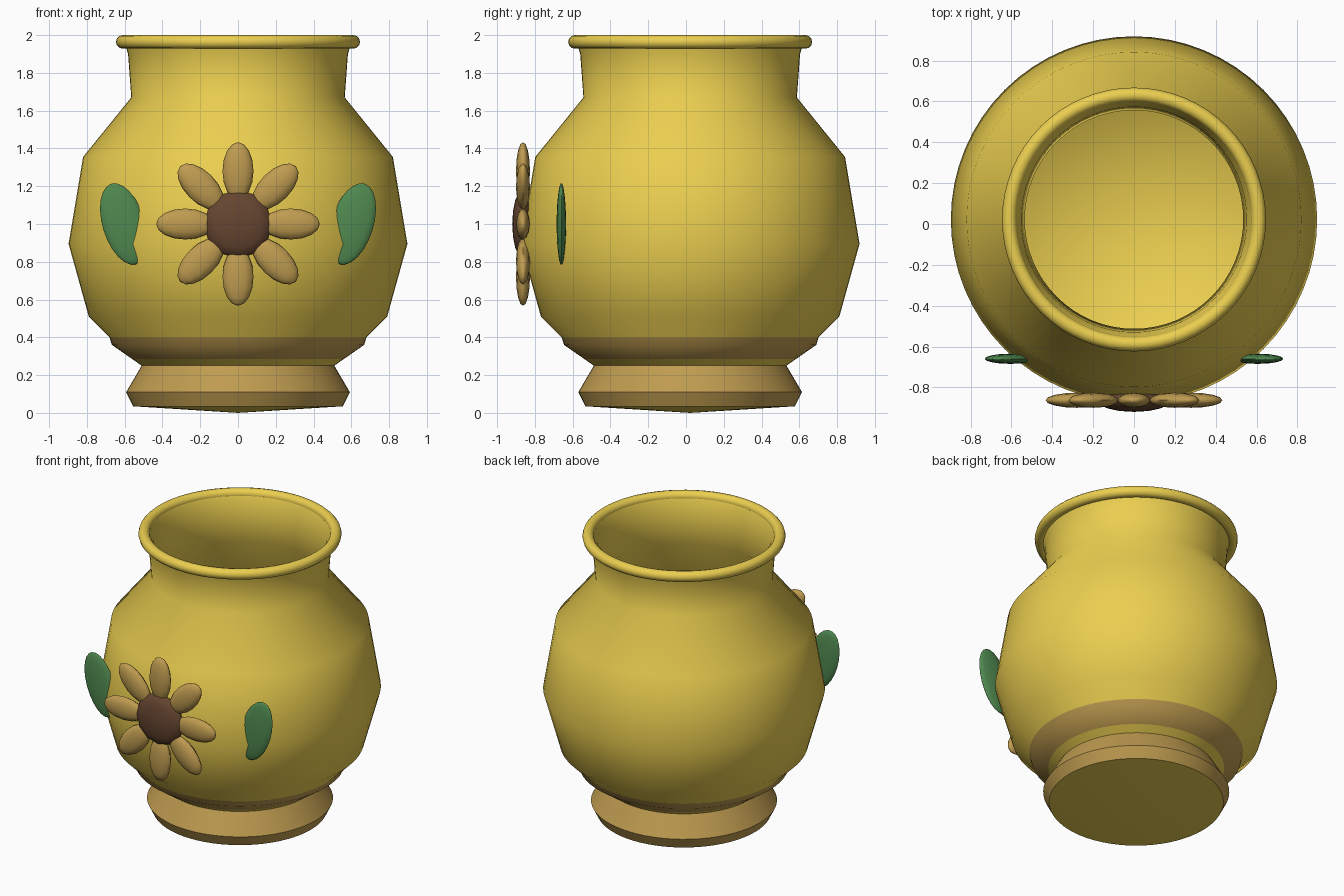
import bpy, bmesh, math
from mathutils import Matrix, Vector

if "Cube" in bpy.data.objects:
    bpy.data.objects.remove(bpy.data.objects["Cube"])

CY = 0.022  # vase axis offset in y (flower sticks out at the front)


def material(name, rgb):
    m = bpy.data.materials.new(name)
    m.diffuse_color = (*rgb, 1)
    m.use_nodes = True
    m.node_tree.nodes["Principled BSDF"].inputs["Base Color"].default_value = m.diffuse_color
    return m


YELLOW = material("yellow_glaze", (0.83, 0.62, 0.08))
TAN = material("tan_glaze", (0.52, 0.33, 0.08))
BROWN = material("dark_brown", (0.13, 0.06, 0.03))
GREEN = material("leaf_green", (0.08, 0.25, 0.08))


def finish(bm, name, mats, angle=50):
    bmesh.ops.recalc_face_normals(bm, faces=bm.faces)
    me = bpy.data.meshes.new(name)
    bm.to_mesh(me)
    bm.free()
    ob = bpy.data.objects.new(name, me)
    bpy.context.collection.objects.link(ob)
    for m in mats:
        me.materials.append(m)
    bpy.ops.object.select_all(action='DESELECT')
    ob.select_set(True)
    bpy.context.view_layer.objects.active = ob
    bpy.ops.object.shade_smooth_by_angle(angle=math.radians(angle))
    return ob


def lathe(name, profile, mats, closed=False, tan_bands=(), steps=64):
    """Spin an (r, z) profile round the vase axis."""
    bm = bmesh.new()
    vs = [bm.verts.new((r, CY, z)) for r, z in profile]
    edges = [bm.edges.new(p) for p in zip(vs, vs[1:])]
    if closed:
        edges.append(bm.edges.new((vs[-1], vs[0])))
    bmesh.ops.spin(bm, geom=vs + edges, cent=(0, CY, 0), axis=(0, 0, 1),
                   angle=math.tau, steps=steps, use_merge=True)
    bmesh.ops.remove_doubles(bm, verts=bm.verts, dist=1e-4)
    for f in bm.faces:
        c = f.calc_center_median()
        r = math.hypot(c.x, c.y - CY)
        if any(r > rmin and lo < c.z < hi for rmin, lo, hi in tan_bands):
            f.material_index = 1
    return finish(bm, name, mats)


def ellipsoid(name, loc, radii, tilt, mat, axis='Y', seg=12, rings=8):
    """Squashed sphere, turned in the front plane by tilt."""
    bm = bmesh.new()
    bmesh.ops.create_uvsphere(bm, u_segments=seg, v_segments=rings, radius=1)
    base = Matrix.Rotation(math.pi / 2, 4, 'X') if axis == 'Y' else Matrix()
    bm.transform(Matrix.Translation(Vector(loc)) @ Matrix.Rotation(tilt, 4, 'Y')
                 @ Matrix.Diagonal((*radii, 1)) @ base)
    return finish(bm, name, [mat], 60)


# Vase body: outer wall up from the foot, then inner wall down to a bowl floor
outer = [(0, 0), (0.555, 0.035), (0.592, 0.11), (0.51, 0.25), (0.56, 0.285),
         (0.668, 0.36), (0.68, 0.40), (0.79, 0.51), (0.897, 0.895),
         (0.82, 1.355), (0.565, 1.67), (0.582, 1.90), (0.60, 1.96)]
inner = [(0.575, 1.96), (0.552, 1.90), (0.535, 1.66), (0.79, 1.34),
         (0.865, 0.895), (0.76, 0.53), (0.53, 0.31), (0, 0.24)]
lathe("vase_body", outer + inner, [YELLOW, TAN],
      tan_bands=[(0.52, 0.03, 0.25), (0.6, 0.285, 0.40)])

# Rolled rim
ring = [(0.61 + 0.036 * math.cos(a), 1.964 + 0.036 * math.sin(a))
        for a in (i * math.tau / 12 for i in range(12))]
lathe("rim", ring, [YELLOW], closed=True)

# Flower on the front
ellipsoid("flower_center", (0, -0.865, 1.0), (0.18, 0.055, 0.18), 0, BROWN)
for i in range(8):
    a = i * math.tau / 8
    ellipsoid(f"petal_{i + 1}",
              (0.28 * math.sin(a), -0.863, 1 + 0.28 * math.cos(a)),
              (0.082, 0.037, 0.153), a, TAN, axis='Z')

# Leaves either side, half sunk into the body
for side, s in (("left", -1), ("right", 1)):
    ellipsoid(f"leaf_{side}", (s * 0.605, -0.66, 1.0), (0.112, 0.025, 0.223),
              s * 0.3, GREEN, axis='Z', seg=16, rings=12)
